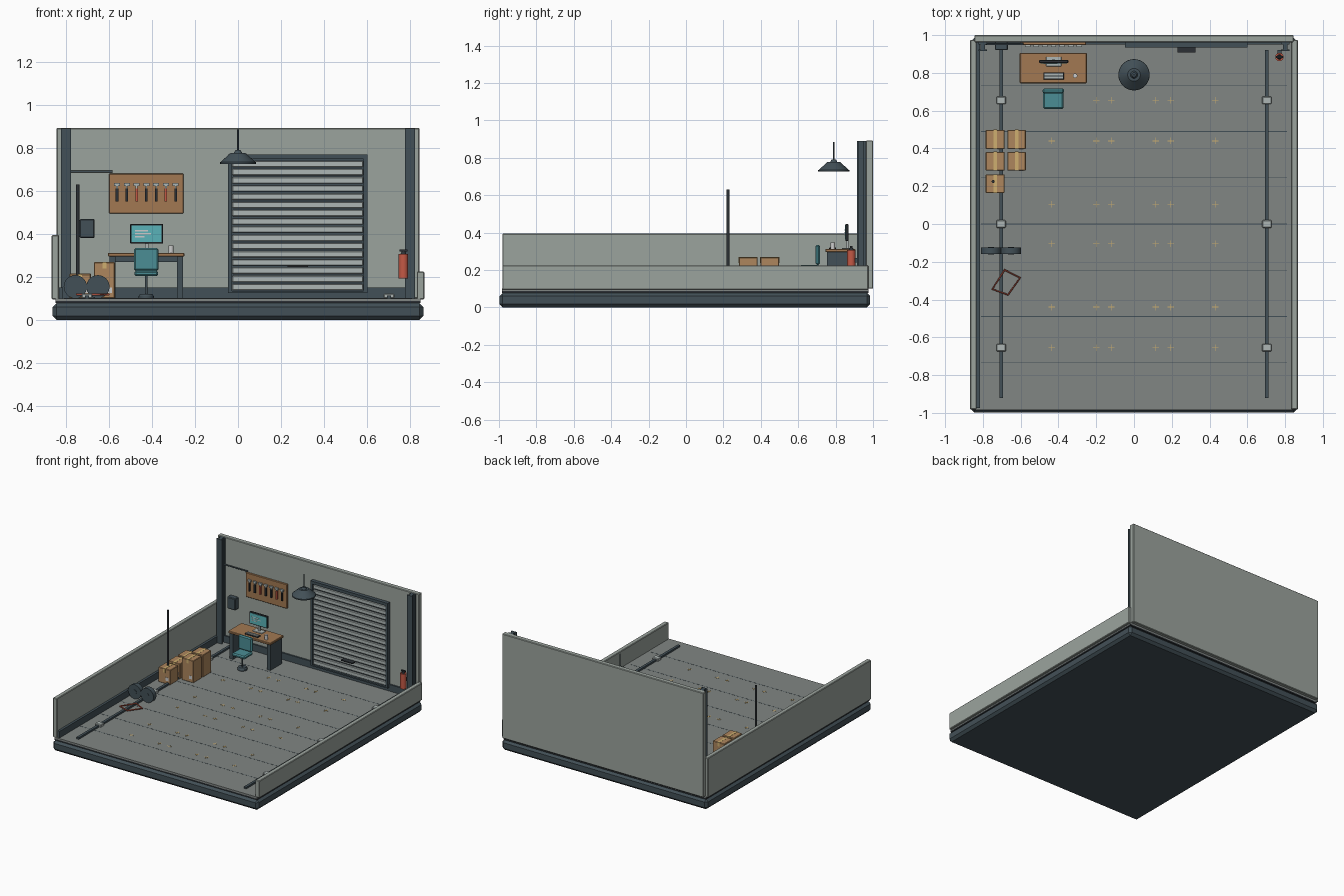
import bpy, bmesh, math
from mathutils import Matrix, Vector


def mat(name, r, g, b):
    m = bpy.data.materials.new(name)
    m.diffuse_color = (r, g, b, 1)
    return m


WALL = mat("wall_grey", .33, .37, .34)
FLOOR = mat("floor_grey", .22, .24, .23)
LIGHT = mat("light_grey", .42, .47, .46)
DARK = mat("dark_slate", .055, .08, .095)
BLACK = mat("near_black", .025, .03, .035)
WOOD = mat("wood", .36, .19, .085)
CARD = mat("cardboard", .42, .24, .11)
TAPE = mat("tape_yellow", .62, .43, .16)
TEAL = mat("teal", .07, .27, .30)
SCREEN = mat("screen_teal", .1, .45, .48)
RED = mat("red", .55, .1, .06)
WHITE = mat("white", .8, .82, .8)


def finish(bm, name, m):
    me = bpy.data.meshes.new(name)
    bm.to_mesh(me)
    bm.free()
    ob = bpy.data.objects.new(name, me)
    bpy.context.collection.objects.link(ob)
    me.materials.append(m)
    return ob


def boxes(name, items, m, bevel=0.0):
    """One object from boxes given as (x0, x1, y0, y1, z0, z1)."""
    bm = bmesh.new()
    for x0, x1, y0, y1, z0, z1 in items:
        c = Vector(((x0 + x1) / 2, (y0 + y1) / 2, (z0 + z1) / 2))
        bmesh.ops.create_cube(bm, size=1, matrix=Matrix.Translation(c) @
                              Matrix.Diagonal((x1 - x0, y1 - y0, z1 - z0, 1)))
    ob = finish(bm, name, m)
    if bevel:
        b = ob.modifiers.new("bevel", "BEVEL")
        b.width, b.segments = bevel, 1
    return ob


def box(name, x0, x1, y0, y1, z0, z1, m, bevel=0.0):
    return boxes(name, [(x0, x1, y0, y1, z0, z1)], m, bevel)


def cone(name, c, r0, r1, h, m, axis="Z", n=24):
    """Cylinder or cone centred on c."""
    rot = {"Z": Matrix(), "X": Matrix.Rotation(math.pi / 2, 4, "Y"),
           "Y": Matrix.Rotation(math.pi / 2, 4, "X")}[axis]
    bm = bmesh.new()
    bmesh.ops.create_cone(bm, cap_ends=True, segments=n, radius1=r0, radius2=r1,
                          depth=h, matrix=Matrix.Translation(c) @ rot)
    for f in bm.faces:
        f.smooth = len(f.verts) == 4
    for e in bm.edges:
        e.smooth = all(len(f.verts) == 4 for f in e.link_faces)
    return finish(bm, name, m)


# base and floor
box("plinth", -.863, .863, -.998, .985, 0, .078, DARK, .018)
box("plinth_trim", -.85, .85, -.985, .975, .078, .088, BLACK)
box("floor_slab", -.85, .85, -.985, .975, .086, .1, FLOOR)
boxes("floor_seams", [(-.81, .81, y - .002, y + .002, .0995, .1006)
                      for y in [-.735 + .245 * i for i in range(7)]], DARK)
bits = []
for x in (-.435, -.2, -.12, .115, .195, .43):
    for y in (-.655, -.44, -.105, .105, .44, .655):
        bits += [(x - .017, x + .017, y - .002, y + .002, .0995, .1012),
                 (x - .002, x + .002, y - .017, y + .017, .0995, .1012)]
boxes("floor_markers", bits, TAPE)

# walls, baseboards and pillars
box("back_wall", -.845, .845, .962, 1.0, .1, .893, WALL, .004)
box("left_wall", -.867, -.833, -.982, .975, .095, .395, WALL, .004)
box("right_wall", .832, .867, -.982, .975, .095, .225, WALL, .004)
boxes("baseboards", [(-.78, .78, .95, .963, .1, .15),
                     (-.834, -.815, -.975, .962, .1, .15)], DARK)
for s, side in ((-1, "left"), (1, "right")):
    x = s * .8
    boxes(side + "_pillar", [(x - .023, x + .023, .915, .925, .1, .89),
                             (x - .012, x + .012, .925, .955, .1, .89),
                             (x - .023, x + .023, .95, .964, .1, .89)], DARK)
    # floor rails with clamps
    x = s * .703
    box(side + "_rail", x - .01, x + .01, -.92, .92, .1, .113, DARK)
    boxes(side + "_rail_clamps", [(x - .025, x + .025, y - .02, y + .02, .1, .122)
                                  for y in (-.655, 0, .655)], LIGHT, .004)

# roller door
boxes("door_frame", [(-.047, -.028, .935, .963, .125, .77), (.583, .602, .935, .963, .125, .77),
                     (-.028, .583, .935, .963, .748, .77), (-.028, .583, .935, .963, .125, .135)], DARK)
box("door_backing", -.03, .585, .953, .963, .13, .755, DARK)
boxes("door_slats", [(-.027, .582, .942, .955, .138 + i * .0382, .138 + i * .0382 + .029)
                     for i in range(16)], LIGHT, .003)
box("door_handle", .23, .325, .908, .945, .245, .253, BLACK)

# pegboard with seven tools
box("pegboard", -.6, -.253, .948, .963, .495, .68, WOOD, .003)
for i in range(7):
    x = -.563 + i * .0455
    boxes("tool_head", [(x - .014, x + .014, .936, .948, .622, .636),
                        (x - .004, x + .004, .938, .948, .6, .622)], LIGHT)
    box("tool_handle", x - .006, x + .006, .936, .948, .55, .612, RED if i in (2, 5) else BLACK)

# wall electrics
box("electrical_box", -.737, -.668, .92, .963, .38, .47, DARK, .005)
cone("conduit", (-.685, .952, .69), .005, .005, .2, DARK, "X", 8)

# pendant lamp
cone("lamp_shade", (0, .79, .755), .083, .034, .044, DARK, n=32)
cone("lamp_rim", (0, .79, .73), .083, .083, .008, DARK, n=32)
cone("lamp_cap", (0, .79, .783), .02, .012, .014, DARK)
cone("lamp_cord", (0, .79, .83), .004, .004, .11, DARK, n=8)

# desk
box("desk_top", -.605, -.25, .745, .905, .295, .312, WOOD, .003)
boxes("desk_legs", [(-.598, -.57, .755, .895, .1, .295),
                    (-.285, -.257, .755, .895, .1, .295)], DARK)
box("desk_rear_rail", -.57, -.285, .885, .893, .27, .295, DARK)
box("monitor", -.502, -.348, .852, .868, .355, .447, BLACK, .003)
box("monitor_screen", -.495, -.355, .849, .853, .362, .44, SCREEN)
boxes("screen_lines", [(-.48, -.48 + w, .848, .85, z, z + .005)
                       for w, z in ((.06, .412), (.075, .398), (.045, .384))], WHITE)
box("monitor_neck", -.433, -.417, .858, .87, .315, .37, LIGHT)
box("monitor_base", -.466, -.384, .835, .885, .312, .318, LIGHT, .002)
box("keyboard", -.48, -.37, .765, .803, .312, .32, BLACK, .002)
boxes("keyboard_keys", [(-.473, -.377, .77 + i * .01, .777 + i * .01, .319, .323)
                        for i in range(3)], LIGHT)
cone("mug", (-.312, .785, .329), .012, .012, .034, WHITE)

# chair
box("chair_seat", -.482, -.372, .61, .715, .203, .228, TEAL, .008)
box("chair_back", -.484, -.37, .692, .717, .228, .335, TEAL, .008)
cone("chair_post", (-.427, .662, .155), .006, .006, .1, DARK, n=12)
cone("chair_base", (-.427, .662, .115), .035, .028, .012, DARK)
cone("chair_foot", (-.427, .662, .105), .035, .035, .01, DARK)

# cardboard boxes with tape and labels
for x0, x1, y0, y1, top in ((-.785, -.685, .397, .498, .215), (-.785, -.685, .283, .382, .215),
                            (-.785, -.685, .165, .262, .212), (-.67, -.573, .397, .498, .268),
                            (-.67, -.573, .283, .382, .268)):
    c = (x0 + x1) / 2
    box("carton", x0, x1, y0, y1, .1, top, CARD, .003)
    boxes("carton_tape", [(c - .009, c + .009, y0 - .001, y1 + .001, top - .03, top + .001)], TAPE)
    box("carton_label", c + .012, c + .036, y0 - .0015, y0 + .002, .125, .15, WHITE)

# upright pole
cone("pole", (-.746, .225, .365), .008, .008, .53, BLACK, n=12)

# two discs on their edge
for x in (-.757, -.652):
    cone("weight_disc", (x, -.142, .154), .054, .054, .034, DARK, "Y", 32)
    cone("disc_hub", (x, -.142, .154), .016, .016, .038, DARK, "Y")

# loose red frame on the floor
pts = [(-.75, -.345), (-.685, -.243), (-.603, -.285), (-.667, -.375)]
cu = bpy.data.curves.new("red_frame", "CURVE")
cu.dimensions, cu.bevel_depth, cu.bevel_resolution = "3D", .005, 1
sp = cu.splines.new("POLY")
sp.points.add(3)
for p, q in zip(sp.points, pts):
    p.co = (q[0], q[1], .118, 1)
sp.use_cyclic_u = True
cu.materials.append(RED)
bpy.context.collection.objects.link(bpy.data.objects.new("red_frame", cu))

# fire extinguisher
cone("extinguisher_body", (.77, .884, .25), .022, .022, .114, RED)
cone("extinguisher_neck", (.77, .884, .312), .014, .008, .014, BLACK)
box("extinguisher_lever", .752, .788, .878, .89, .317, .328, BLACK)
box("extinguisher_bracket", .76, .78, .9, .92, .24, .265, DARK)
